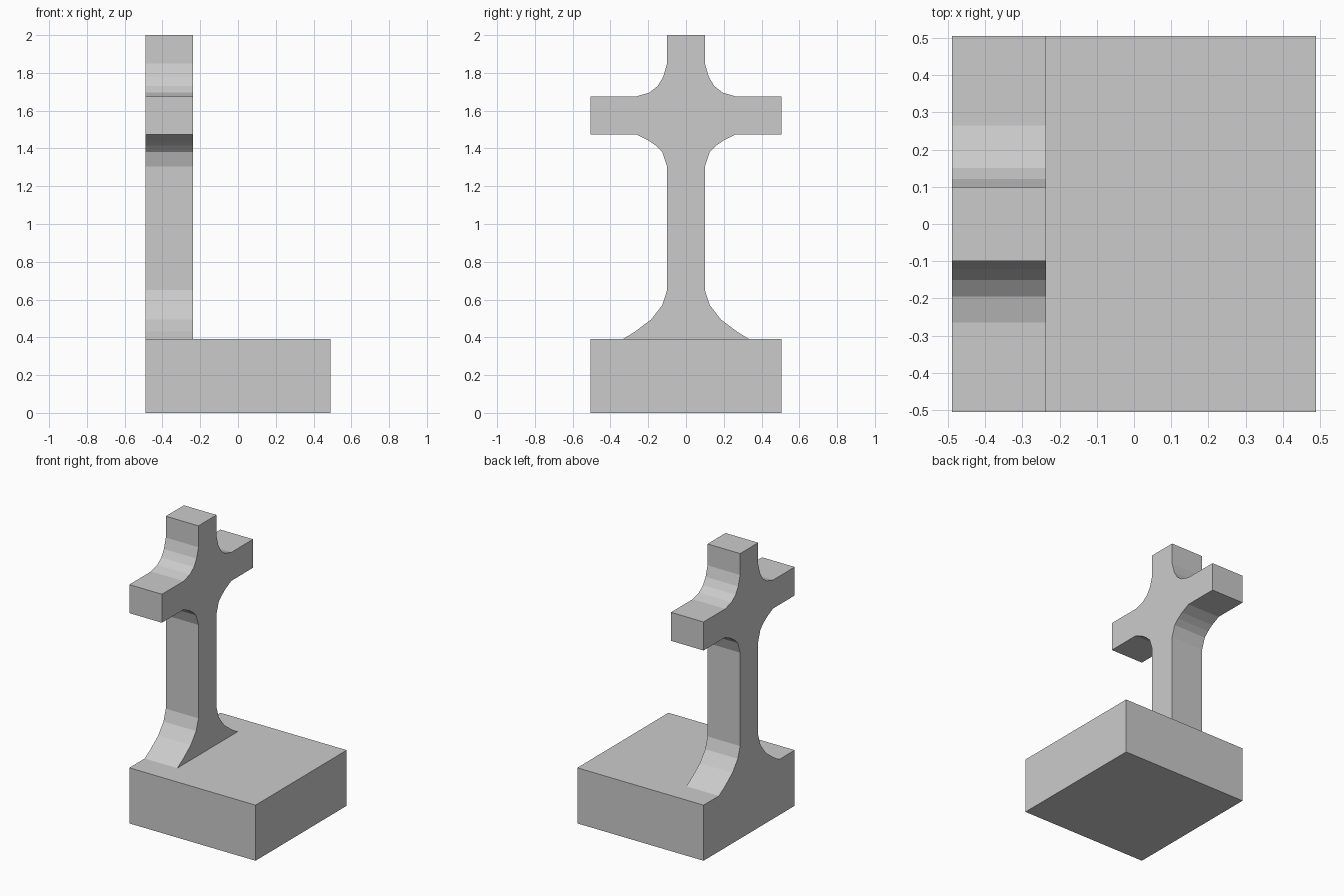
import bpy

if "Cube" in bpy.data.objects:
    bpy.data.objects.remove(bpy.data.objects["Cube"])


def extrude_profile(name, pts, x0, x1):
    """Solid from a closed y-z outline swept along x."""
    n = len(pts)
    verts = [(x0, y, z) for y, z in pts] + [(x1, y, z) for y, z in pts]
    faces = [tuple(reversed(range(n))), tuple(range(n, 2 * n))]
    faces += [(i, (i + 1) % n, (i + 1) % n + n, i + n) for i in range(n)]
    mesh = bpy.data.meshes.new(name)
    mesh.from_pydata(verts, [], faces)
    obj = bpy.data.objects.new(name, mesh)
    bpy.context.collection.objects.link(obj)
    return obj


def mirrored(half):
    """Complete a +y half outline (bottom to top) with its -y twin."""
    return half + [(-y, z) for y, z in reversed(half)]


# Rectangular base slab
extrude_profile("base", mirrored([(0.505, 0), (0.505, 0.39)]), -0.49, 0.49)

# Upright cross with flared foot and filleted arms
foot = [(0.335, 0.39), (0.27, 0.43), (0.185, 0.494), (0.126, 0.57), (0.1, 0.65)]
under_arm = [(0.1, 1.305), (0.126, 1.382), (0.16, 1.415), (0.2, 1.443), (0.265, 1.475)]
arm_end = [(0.505, 1.475), (0.505, 1.675)]
over_arm = [(0.265, 1.675), (0.195, 1.695), (0.15, 1.73), (0.121, 1.778), (0.1, 1.85)]
top = [(0.1, 2.0)]
extrude_profile("cross", mirrored(foot + under_arm + arm_end + over_arm + top), -0.49, -0.237)
